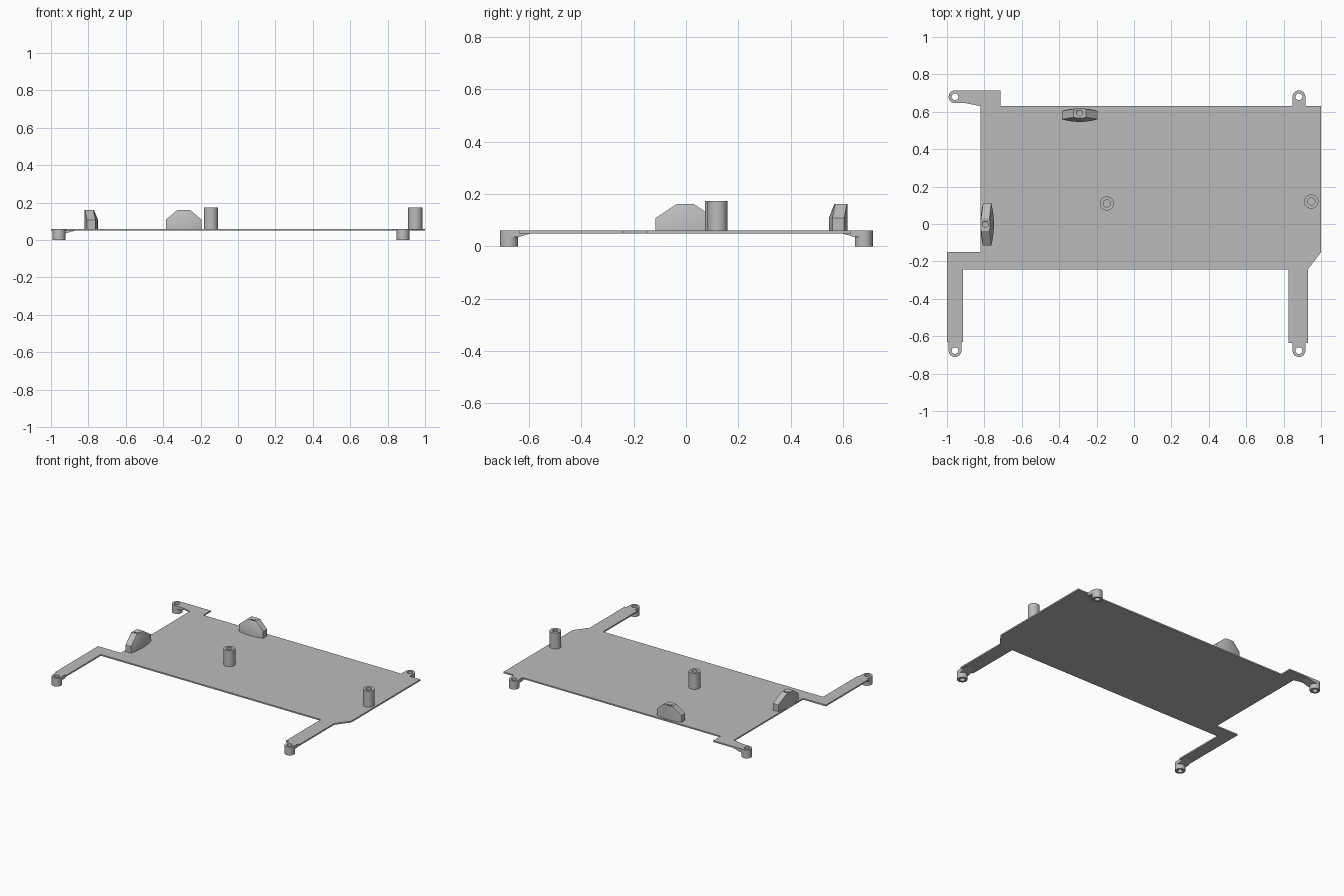
import bpy, bmesh, math
from mathutils import Matrix

if "Cube" in bpy.data.objects:
    bpy.data.objects.remove(bpy.data.objects["Cube"])

grey = bpy.data.materials.new("light grey plastic")
grey.diffuse_color = (0.5, 0.5, 0.5, 1)
grey.use_nodes = True
grey.node_tree.nodes["Principled BSDF"].inputs["Base Color"].default_value = grey.diffuse_color
Z0, Z1 = 0.05, 0.06          # underside and top of the plate
FOOT_R, FOOT_HOLE = 0.034, 0.018


def finish(name, bm, smooth=True):
    bmesh.ops.recalc_face_normals(bm, faces=bm.faces)
    mesh = bpy.data.meshes.new(name)
    bm.to_mesh(mesh)
    bm.free()
    ob = bpy.data.objects.new(name, mesh)
    bpy.context.collection.objects.link(ob)
    mesh.materials.append(grey)
    if smooth:
        bpy.ops.object.select_all(action='DESELECT')
        ob.select_set(True)
        bpy.context.view_layer.objects.active = ob
        bpy.ops.object.shade_smooth_by_angle(angle=math.radians(30))
    return ob


def loft(bm, loops):
    """Closed solid through matching vertex loops."""
    rings = [[bm.verts.new(p) for p in loop] for loop in loops]
    for a, b in zip(rings, rings[1:]):
        for i in range(len(a)):
            j = (i + 1) % len(a)
            bm.faces.new((a[i], a[j], b[j], b[i]))
    bm.faces.new(rings[0][::-1])
    bm.faces.new(rings[-1])


def prism(bm, outline, z0, z1):
    loft(bm, [[(x, y, z) for x, y in outline] for z in (z0, z1)])


def revolve(bm, profile, n=32):
    """Closed (radius, z) profile turned into a ring."""
    rings = [[bm.verts.new((r * math.cos(2 * math.pi * k / n),
                            r * math.sin(2 * math.pi * k / n), z))
              for r, z in profile] for k in range(n)]
    for k in range(n):
        a, b = rings[k], rings[(k + 1) % n]
        for i in range(len(profile)):
            j = (i + 1) % len(profile)
            bm.faces.new((a[i], a[j], b[j], b[i]))


# Base plate with two front arms and a back tab
outline = [(-1, -0.15), (-0.82, -0.15), (-0.82, 0.63), (-0.92, 0.65),
           (-0.92, 0.714), (-0.715, 0.714), (-0.715, 0.63), (1, 0.63),
           (1, -0.15), (0.93, -0.243), (0.93, -0.637), (0.825, -0.637),
           (0.825, -0.243), (-0.913, -0.243), (-0.913, -0.632), (-1, -0.632)]
bm = bmesh.new()
prism(bm, outline, Z0, Z1)
finish("base_plate", bm, smooth=False)

# Feet: hollow posts with a neck and a sloping gusset toward the plate
for name, x, y, turn in (("foot_front_left", -0.957, -0.677, 0),
                         ("foot_front_right", 0.882, -0.677, 0),
                         ("foot_back_right", 0.882, 0.68, 180),
                         ("foot_back_left", -0.957, 0.68, -90)):
    bm = bmesh.new()
    r, h, v0, v1 = FOOT_R, FOOT_HOLE, 0.034, 0.085
    revolve(bm, [(h, 0), (r, 0), (r, Z1), (h, Z1)])
    arc = [(-h * math.cos(math.pi * k / 16), h * math.sin(math.pi * k / 16))
           for k in range(17)]
    prism(bm, [(r, 0), (r, v0), (-r, v0), (-r, 0)] + arc, 0.035, Z1)
    loft(bm, [[(s, v0, 0.035), (s, v1, Z0), (s, v1, Z1), (s, v0, Z1)]
              for s in (-r, r)])
    bm.transform(Matrix.Translation((x, y, 0)) @
                 Matrix.Rotation(math.radians(turn), 4, 'Z'))
    finish(name, bm)

# Standoffs with blind screw holes
for name, x, y in (("standoff_middle", -0.145, 0.11),
                   ("standoff_right", 0.948, 0.12)):
    bm = bmesh.new()
    revolve(bm, [(0.019, Z0 + 0.005), (0.038, Z0 + 0.005), (0.038, 0.174), (0.019, 0.174)])
    bm.transform(Matrix.Translation((x, y, 0)))
    finish(name, bm)


# Edge clips: lens-shaped plan, sloped ends and inner side, flat top with a hole
def clip(name, x, y, half_len, turn):
    place = Matrix.Translation((x, y, 0)) @ Matrix.Rotation(math.radians(turn), 4, 'Z')
    ts = [-1 + k / 6 for k in range(13)]
    width = lambda t: 0.022 + 0.014 * (1 - t * t)
    low = [(t * half_len, -width(t)) for t in ts] + \
          [(t * half_len, width(t)) for t in ts[::-1]]
    top = [(t * 0.034, -0.012 - 0.003 * (1 - t * t)) for t in ts] + \
          [(t * 0.034, 0.033 + 0.003 * (1 - t * t)) for t in ts[::-1]]
    bm = bmesh.new()
    loft(bm, [[(a, b, z) for a, b in loop]
              for loop, z in ((low, Z0 + 0.005), (low, 0.108), (top, 0.161))])
    bm.transform(place)
    ob = finish(name, bm)
    bm = bmesh.new()
    bmesh.ops.create_cone(bm, cap_ends=True, segments=20, radius1=0.015,
                          radius2=0.015, depth=0.1)
    bm.transform(place @ Matrix.Translation((0, 0.01, 0.16)))
    cutter = finish(name + "_hole_cutter", bm)
    cutter.hide_render = True
    cutter.hide_set(True)
    cut = ob.modifiers.new("hole", 'BOOLEAN')
    cut.operation, cut.object, cut.solver = 'DIFFERENCE', cutter, 'EXACT'


clip("clip_back", -0.29, 0.582, 0.096, 0)
clip("clip_left", -0.785, -0.003, 0.113, 90)
